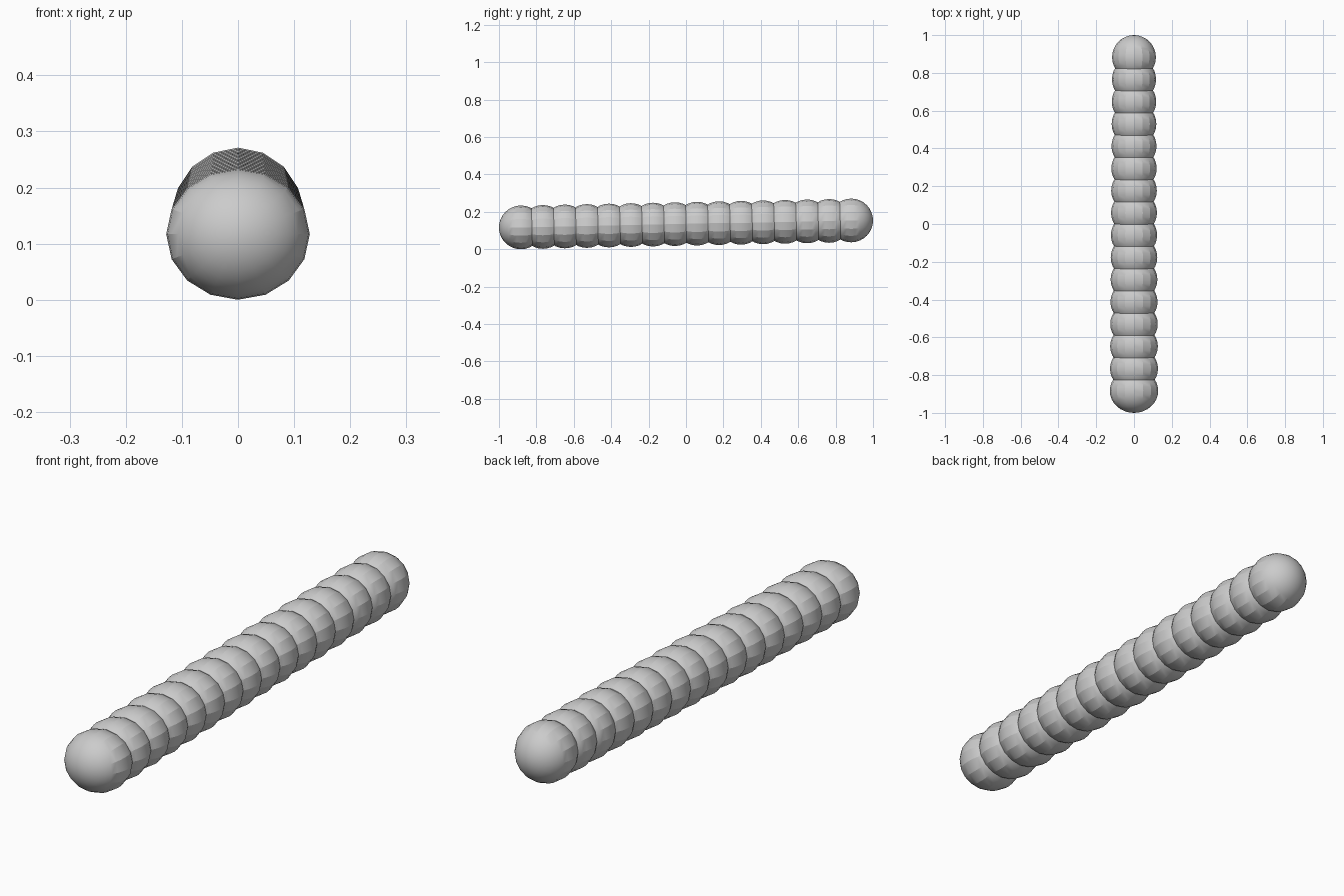
import bpy
import math

cube = bpy.data.objects.get("Cube")
if cube:
    bpy.data.objects.remove(cube, do_unlink=True)

grey = bpy.data.materials.new("plain_grey")
grey.use_nodes = True
colour = (0.6, 0.6, 0.6, 1)
grey.diffuse_color = colour
grey.node_tree.nodes["Principled BSDF"].inputs["Base Color"].default_value = colour

COUNT = 16
RADIUS = 0.117

# Row of overlapping beads, rising and narrowing slightly towards the back
for i in range(COUNT):
    t = i / (COUNT - 1)
    bpy.ops.mesh.primitive_uv_sphere_add(segments=16, ring_count=16, radius=1)
    bead = bpy.context.object
    bead.name = f"bead_{i + 1}"
    bead.rotation_euler.x = math.pi / 2
    bead.scale = (0.128 - 0.012 * t, RADIUS, RADIUS)
    bead.location = (0, (2 * t - 1) * (1 - RADIUS), RADIUS + 0.037 * t)
    bpy.ops.object.transform_apply(location=False, rotation=True, scale=True)
    bead.data.materials.append(grey)
    bpy.ops.object.shade_smooth_by_angle(angle=math.radians(20))
